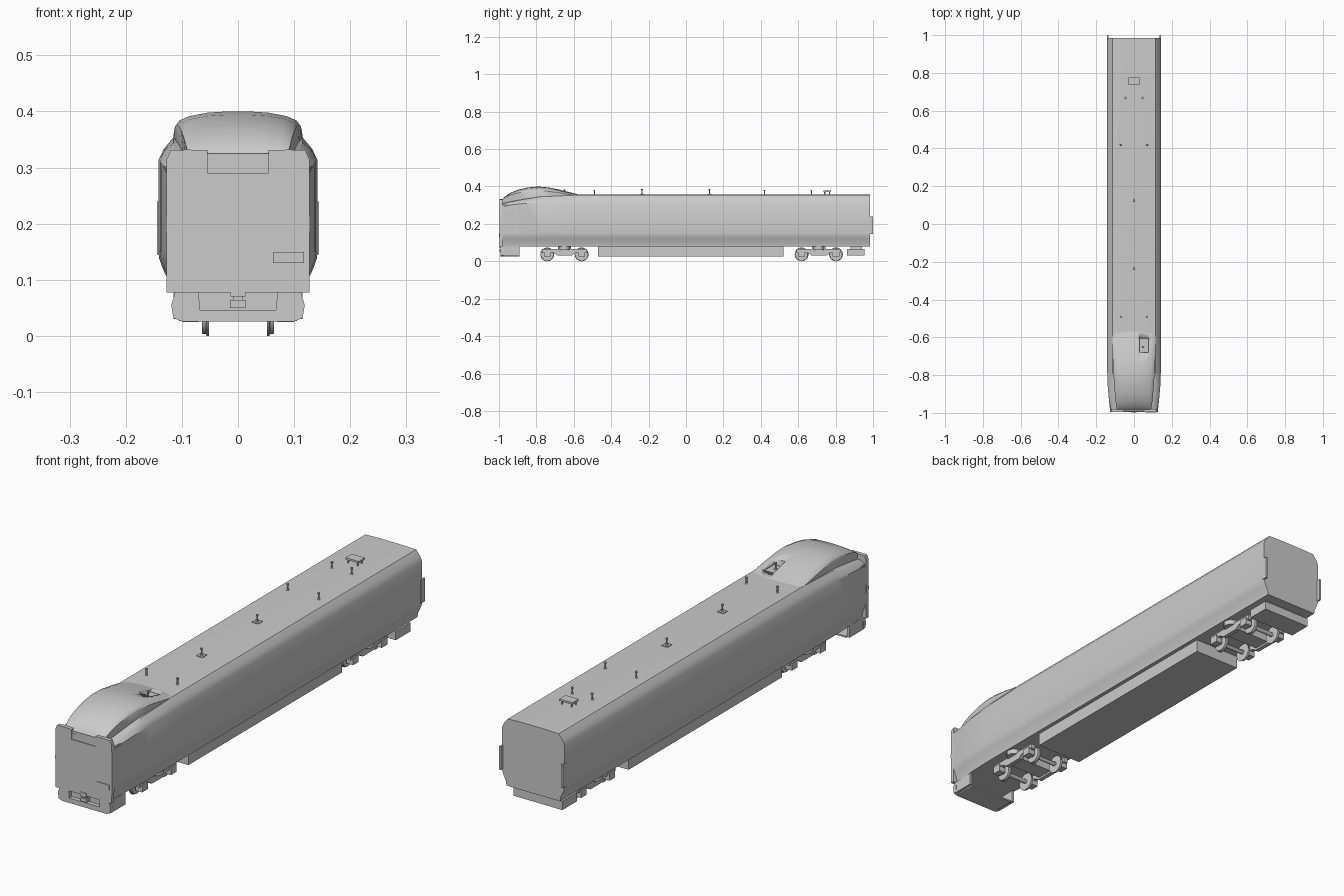
import bpy, bmesh, math
from mathutils import Vector


def loft(name, loops, angle=30):
    """Skin a series of equal-length point loops and cap both ends."""
    bm = bmesh.new()
    rings = [[bm.verts.new(p) for p in loop] for loop in loops]
    for a, b in zip(rings, rings[1:]):
        for i in range(len(a)):
            j = (i + 1) % len(a)
            bm.faces.new((a[i], a[j], b[j], b[i]))
    bm.faces.new(rings[0])
    bm.faces.new(rings[-1])
    bmesh.ops.recalc_face_normals(bm, faces=bm.faces)
    me = bpy.data.meshes.new(name)
    bm.to_mesh(me)
    bm.free()
    ob = bpy.data.objects.new(name, me)
    bpy.context.collection.objects.link(ob)
    me.shade_smooth()
    me.set_sharp_from_angle(angle=math.radians(angle))
    return ob


def box(name, x0, x1, y0, y1, z0, z1):
    return loft(name, [[(x0, y0, z), (x1, y0, z), (x1, y1, z), (x0, y1, z)] for z in (z0, z1)])


def extrude_y(name, pts, y0, y1):
    return loft(name, [[(x, y, z) for x, z in pts] for y in (y0, y1)])


def extrude_x(name, pts, x0, x1):
    return loft(name, [[(x, y, z) for y, z in pts] for x in (x0, x1)])


def rod(name, p0, p1, radii, sides=12):
    """Turned part: rings spaced evenly from p0 to p1."""
    p0, p1 = Vector(p0), Vector(p1)
    d = p1 - p0
    q = d.to_track_quat('Z', 'Y')
    loops = []
    for t, r in radii:
        c = p0 + d * t
        loops.append([c + q @ Vector((r * math.cos(2 * math.pi * i / sides),
                                      r * math.sin(2 * math.pi * i / sides), 0)) for i in range(sides)])
    return loft(name, loops)


def mirrored(half):
    return half + [(-x, z) for x, z in reversed(half)]


def cut(ob, cutter):
    m = ob.modifiers.new("cut", 'BOOLEAN')
    m.object = cutter
    m.operation = 'DIFFERENCE'
    cutter.hide_render = True
    cutter.hide_set(True)


# Car body: constant section, tapering inwards at the nose
def body_section(y, w, top, shoulder):
    k = w / 0.142
    half = [(0.121 * k, 0.08), (0.124 * k, 0.098), (0.135 * k, 0.122), (0.1405 * k, 0.138), (w, 0.15),
            (w, shoulder), (0.132 * k, shoulder + 0.5 * (top - shoulder)), (0.115 * k, top), (0.06 * k, top + 0.002)]
    return [(x, y, z) for x, z in mirrored(half)]


body = loft("car_body", [body_section(*s) for s in (
    (0.985, 0.142, 0.354, 0.313), (-0.58, 0.142, 0.354, 0.313), (-0.78, 0.142, 0.345, 0.313),
    (-0.86, 0.139, 0.333, 0.31), (-0.93, 0.133, 0.32, 0.302), (-0.985, 0.127, 0.308, 0.29))])


# Raised cab roof flowing down into the windscreen
def cab_section(y, w, top):
    base = 0.28
    s = top - 0.33
    half = [(w * 0.95, base), (w * 0.97, 0.325), (w, 0.33 + 0.68 * s), (w * 0.96, 0.33 + 0.77 * s),
            (w * 0.8, 0.33 + 0.88 * s), (w * 0.5, 0.33 + 0.97 * s), (w * 0.2, top)]
    return [(x, y, z) for x, z in mirrored(half)]


cab = loft("cab_roof", [cab_section(*s) for s in (
    (-0.57, 0.115, 0.356), (-0.62, 0.115, 0.369), (-0.67, 0.114, 0.382), (-0.73, 0.112, 0.394),
    (-0.79, 0.109, 0.4), (-0.85, 0.105, 0.394), (-0.90, 0.101, 0.382), (-0.94, 0.097, 0.366),
    (-0.97, 0.093, 0.345), (-0.985, 0.09, 0.328), (-0.992, 0.088, 0.312))], 40)

# Sunken antenna well on the cab roof
cut(cab, box("well_cutter", 0.028, 0.078, -0.68, -0.605, 0.357, 0.42))

# Nose plate with raised ears on both sides of the windscreen
extrude_y("nose_plate", mirrored([(0.127, 0.077), (0.128, 0.2), (0.127, 0.315), (0.12, 0.331),
                                  (0.09, 0.332), (0.054, 0.331), (0.054, 0.29)]), -0.996, -0.98)
box("nose_panel", 0.062, 0.118, -0.999, -0.99, 0.13, 0.15)
for s in (-1, 1):
    loft("nose_corner", [[(s * 0.127, -0.99, z0), (s * 0.127, -0.975, z0),
                          (s * 0.136, -0.9, z0), (s * 0.12, -0.9, z0)] for z0 in (0.15, 0.302)])

# Front skirt with coupler opening
extrude_y("front_skirt", mirrored([(0.1, 0.026), (0.115, 0.032), (0.119, 0.055), (0.112, 0.078),
                                   (0.07, 0.078), (0.068, 0.046)]), -0.992, -0.975)
box("skirt_floor", -0.1, 0.1, -0.98, -0.89, 0.026, 0.032)
box("coupler_back", -0.09, 0.09, -0.975, -0.965, 0.04, 0.095)
for s in (-1, 1):
    extrude_x("skirt_side", [(-0.985, 0.03), (-0.89, 0.03), (-0.89, 0.08), (-0.985, 0.078)], s * 0.105, s * 0.115)
box("coupler_shank", -0.008, 0.008, -0.99, -0.96, 0.06, 0.095)
box("coupler_head", -0.013, 0.013, -0.998, -0.98, 0.07, 0.088)
box("coupler_base", -0.014, 0.014, -0.996, -0.975, 0.05, 0.064)

# Underfloor equipment and rear pilot
box("underfloor_equipment", -0.105, 0.105, -0.47, 0.52, 0.027, 0.085)
box("rear_pilot", -0.11, 0.11, 0.86, 0.955, 0.03, 0.066)
box("rear_pilot_mount", -0.095, 0.095, 0.88, 0.94, 0.06, 0.085)

# Rear gangway side plates
for s in (-1, 1):
    box("rear_side_plate", s * 0.136, s * 0.144, 0.975, 1.0, 0.145, 0.24)

# Bogies
for yc in (-0.65, 0.71):
    box("bogie_bolster", -0.09, 0.09, yc - 0.035, yc + 0.035, 0.04, 0.085)
    for dy in (-0.092, 0.092):
        y = yc + dy
        rod("axle", (-0.1, y, 0.037), (0.1, y, 0.037), [(0, 0.009), (1, 0.009)])
        for s in (-1, 1):
            rod("wheel", (s * 0.052, y, 0.037), (s * 0.064, y, 0.037),
                [(0, 0.037), (0.3, 0.037), (0.4, 0.034), (1, 0.033)], 24)
            box("axle_box", s * 0.07, s * 0.1, y - 0.018, y + 0.018, 0.025, 0.055)
    for s in (-1, 1):
        frame = [(-0.12, 0.066), (-0.12, 0.046), (-0.06, 0.046), (-0.04, 0.032), (0.04, 0.032),
                 (0.06, 0.046), (0.12, 0.046), (0.12, 0.066)]
        extrude_x("bogie_side_frame", [(yc + y, z) for y, z in frame], s * 0.076, s * 0.094)
        rod("air_spring", (s * 0.085, yc, 0.06), (s * 0.085, yc, 0.09), [(0, 0.03), (1, 0.03)], 16)

# Roof antennas
posts = [(s * x, y, 0.353) for x, y in ((0.07, -0.49), (0.07, 0.42), (0.045, 0.67)) for s in (-1, 1)]
posts += [(0, -0.235, 0.358), (0, 0.125, 0.358), (0.05, -0.65, 0.356)]
for x, y, z in posts:
    rod("roof_antenna", (x, y, z), (x, y, z + 0.029),
        [(0, 0.007), (0.15, 0.006), (0.2, 0.003), (0.75, 0.003), (0.8, 0.005), (1, 0.005)], 10)
for y in (-0.235, 0.125):
    box("antenna_base", -0.014, 0.014, y - 0.014, y + 0.014, 0.352, 0.359)

# Raised roof aerial plate on legs
box("aerial_plate", -0.03, 0.03, 0.735, 0.775, 0.37, 0.378)
for x in (-0.022, 0.022):
    for y in (0.742, 0.768):
        rod("aerial_leg", (x, y, 0.35), (x, y, 0.372), [(0, 0.003), (1, 0.003)], 8)
